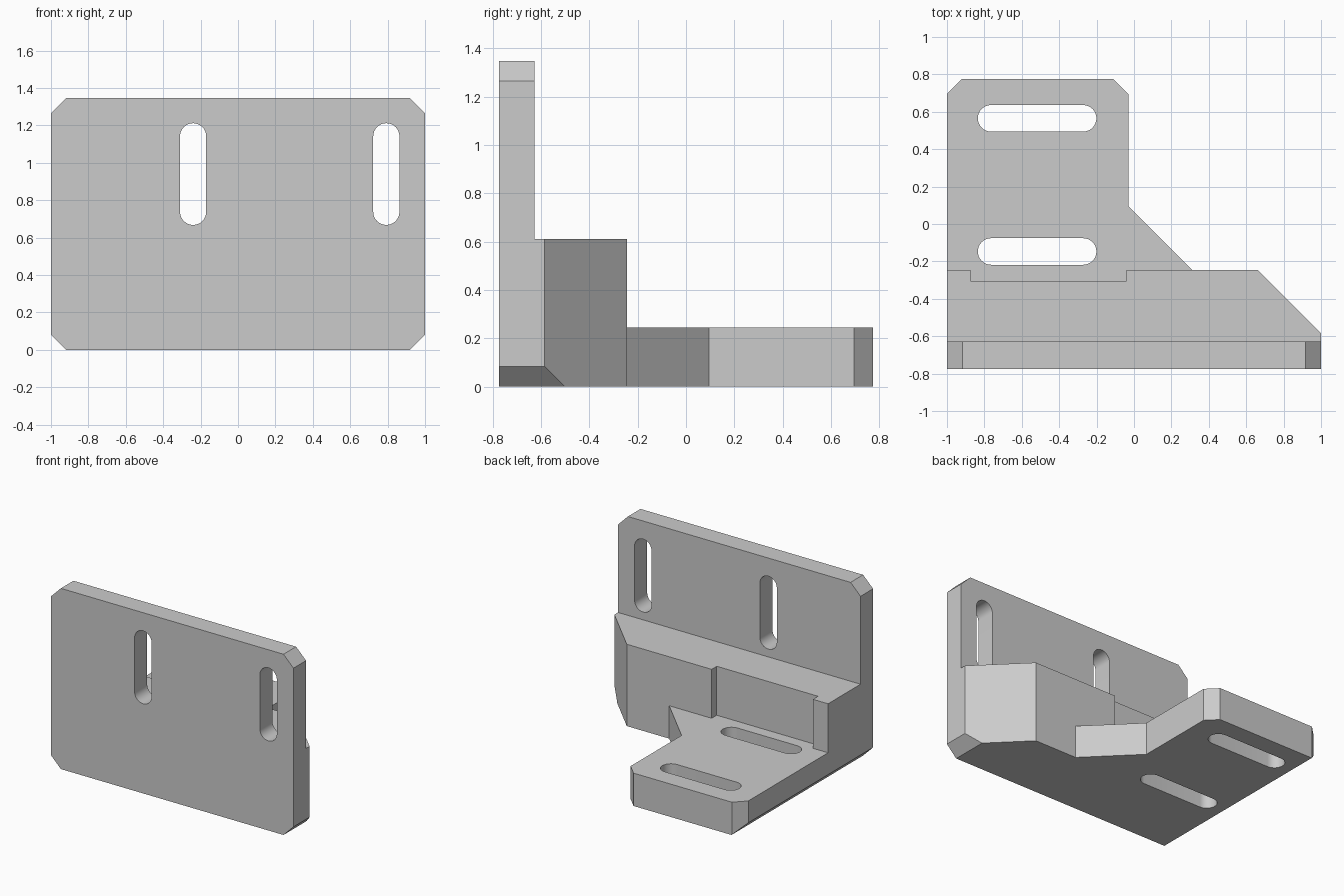
import bpy
import bmesh
from math import pi, cos, sin, radians
from mathutils import Vector

if "Cube" in bpy.data.objects:
    bpy.data.objects.remove(bpy.data.objects["Cube"])

grey = bpy.data.materials.new("light_grey")
grey.use_nodes = True
grey.diffuse_color = (0.6, 0.6, 0.6, 1)
grey.node_tree.nodes["Principled BSDF"].inputs["Base Color"].default_value = grey.diffuse_color


def prism(name, outline, low, high, upright=False):
    """Extrude an outline along z, or along y when upright (outline is then x, z)."""
    def place(p, d):
        return (p[0], d, p[1]) if upright else (p[0], p[1], d)
    bm = bmesh.new()
    face = bm.faces.new([bm.verts.new(place(p, low)) for p in outline])
    ext = bmesh.ops.extrude_face_region(bm, geom=[face])
    verts = [g for g in ext["geom"] if isinstance(g, bmesh.types.BMVert)]
    bmesh.ops.translate(bm, verts=verts, vec=Vector(place((0, 0), high - low)))
    bmesh.ops.recalc_face_normals(bm, faces=bm.faces)
    mesh = bpy.data.meshes.new(name)
    bm.to_mesh(mesh)
    bm.free()
    mesh.materials.append(grey)
    obj = bpy.data.objects.new(name, mesh)
    bpy.context.collection.objects.link(obj)
    return obj


def slot(cx, cy, half, r, along_x, steps=16):
    """Outline of a slot with round ends, half its full length each way."""
    pts = []
    for side in (1, -1):
        for i in range(steps + 1):
            a = -pi / 2 + pi * i / steps
            u, v = side * (half - r + r * cos(a)), side * r * sin(a)
            pts.append((cx + u, cy + v) if along_x else (cx - v, cy + u))
    return pts


def combine(target, tool, operation):
    bpy.context.view_layer.objects.active = target
    mod = target.modifiers.new(operation, "BOOLEAN")
    mod.operation, mod.solver, mod.object = operation, "EXACT", tool
    bpy.ops.object.modifier_apply(modifier=mod.name)
    bpy.data.objects.remove(tool)


# Upright plate, oversized where the envelope will trim it
bracket = prism("angle_bracket", [(-1.2, -0.95), (1.2, -0.95), (1.2, -0.627), (-1.2, -0.627)], -0.1, 1.5)

# Thick block behind the plate, with a recess and a slanted end
block = prism("block", [(-1.1, -0.7), (1.115, -0.7), (0.66, -0.245), (-0.04, -0.245), (-0.04, -0.305),
                        (-0.875, -0.305), (-0.875, -0.245), (-1.1, -0.245)], -0.12, 0.61)
combine(bracket, block, "UNION")

# Low foot with clipped corners and a diagonal gusset
foot = prism("foot", [(-1.15, -0.5), (0.565, -0.5), (-0.03, 0.095), (-0.03, 0.695), (-0.11, 0.775),
                      (-0.92, 0.775), (-1.15, 0.545)], -0.14, 0.245)
combine(bracket, foot, "UNION")

# Envelope with clipped corners trims the sides, top, bottom and front
w, h, c = 1.0, 1.347, 0.082
envelope = prism("envelope", [(c - w, 0), (w - c, 0), (w, c), (w, h - c), (w - c, h), (c - w, h),
                              (-w, h - c), (-w, c)], -0.775, 1.0, upright=True)
combine(bracket, envelope, "INTERSECT")

# Slots through the plate and the foot
for x in (-0.24, 0.793):
    combine(bracket, prism("plate_slot", slot(x, 0.94, 0.272, 0.07, False), -1, -0.5, True), "DIFFERENCE")
for y in (0.565, -0.147):
    combine(bracket, prism("foot_slot", slot(-0.518, y, 0.317, 0.071, True), -0.3, 0.4), "DIFFERENCE")

# Finish with one colour and sharp edges
bracket.data.materials.clear()
bracket.data.materials.append(grey)
for poly in bracket.data.polygons:
    poly.material_index = 0
bpy.ops.object.select_all(action="DESELECT")
bracket.select_set(True)
bpy.context.view_layer.objects.active = bracket
bpy.ops.object.shade_smooth_by_angle(angle=radians(30))
